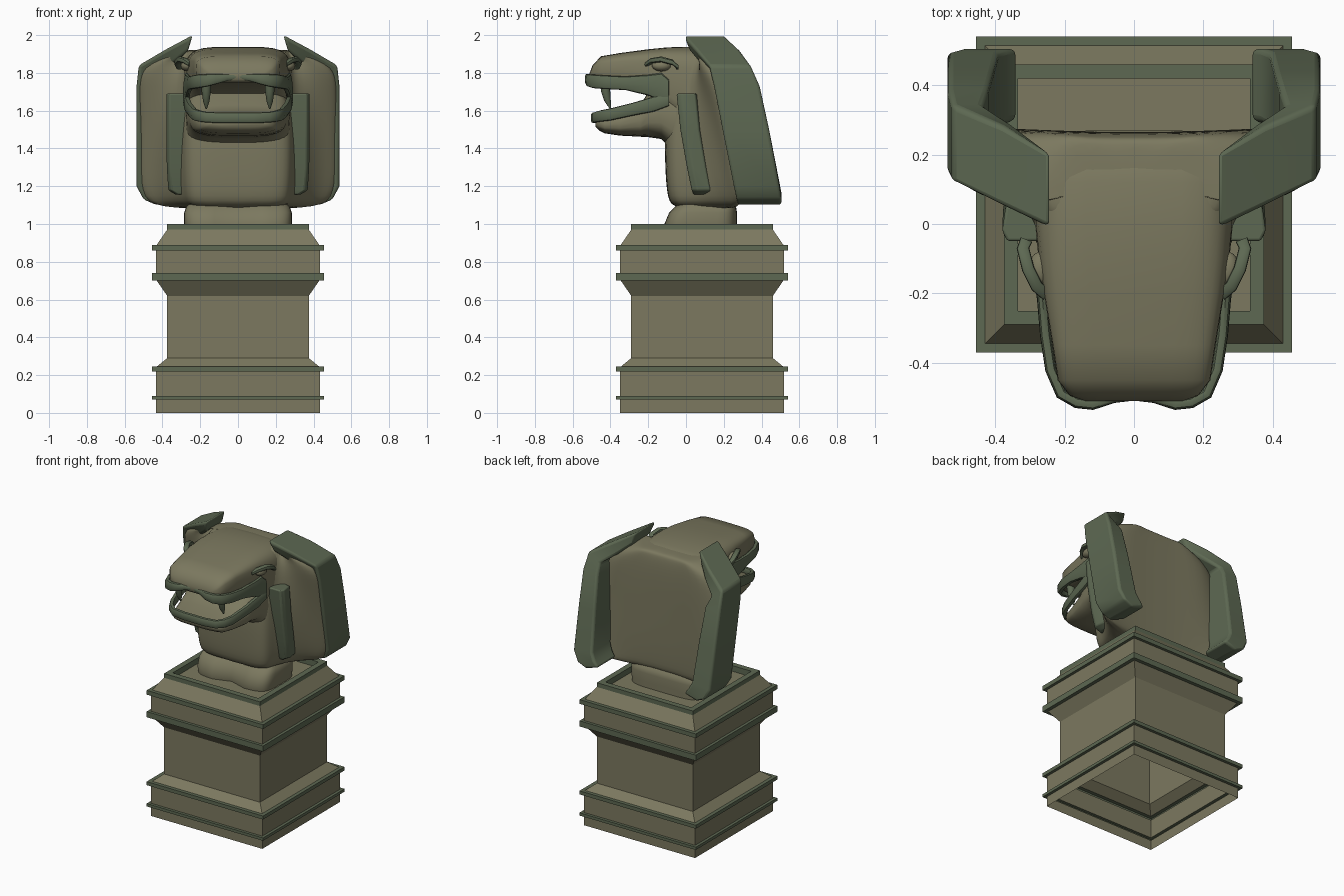
import bpy, bmesh, math
from mathutils import Vector

if "Cube" in bpy.data.objects:
    bpy.data.objects.remove(bpy.data.objects["Cube"])


def material(name, rgb):
    m = bpy.data.materials.new(name)
    m.diffuse_color = (*rgb, 1)
    m.use_nodes = True
    m.node_tree.nodes["Principled BSDF"].inputs["Base Color"].default_value = m.diffuse_color
    return m


STONE = material("stone", (0.2, 0.19, 0.115))
GREEN = material("green_stone", (0.11, 0.14, 0.085))


def loft(name, rings, mats, cap_start=True, cap_end=True, smooth=40, pick=None):
    """Skin a list of closed rings into one object."""
    bm = bmesh.new()
    rows = [[bm.verts.new(p) for p in r] for r in rings]
    n = len(rows[0])
    for k in range(len(rows) - 1):
        a, b = rows[k], rows[k + 1]
        for i in range(n):
            f = bm.faces.new((a[i], a[(i + 1) % n], b[(i + 1) % n], b[i]))
            if pick:
                f.material_index = pick(k)
    if cap_start:
        bm.faces.new(rows[0][::-1])
    if cap_end:
        bm.faces.new(rows[-1])
    bmesh.ops.recalc_face_normals(bm, faces=bm.faces)
    me = bpy.data.meshes.new(name)
    bm.to_mesh(me)
    bm.free()
    ob = bpy.data.objects.new(name, me)
    bpy.context.collection.objects.link(ob)
    for m in mats:
        me.materials.append(m)
    if smooth:
        bpy.ops.object.select_all(action='DESELECT')
        ob.select_set(True)
        bpy.context.view_layer.objects.active = ob
        bpy.ops.object.shade_smooth_by_angle(angle=math.radians(smooth))
    return ob


def mirror(ob):
    ob.modifiers.new("mirror", 'MIRROR')


def bevel(ob, w):
    b = ob.modifiers.new("bevel", 'BEVEL')
    b.width, b.segments = w, 3


def oval(hu, hv, e=4, n=32):
    """Superellipse points: e=2 is an ellipse, larger is boxier."""
    pts = []
    for i in range(n):
        a = 2 * math.pi * i / n
        c, s = math.cos(a), math.sin(a)
        pts.append((hu * math.copysign(abs(c) ** (2 / e), c),
                    hv * math.copysign(abs(s) ** (2 / e), s)))
    return pts


def along_y(secs, e=4):
    """Sections (y, half width, z bottom, z top)."""
    return [[(u, y, (zb + zt) / 2 + v) for u, v in oval(w, (zt - zb) / 2, e)]
            for y, w, zb, zt in secs]


def sweep(name, path, mat, w):
    """Upright band along (x, y, z, half height) points."""
    rings = []
    P = [Vector(p[:3]) for p in path]
    for i, p in enumerate(P):
        t = P[min(i + 1, len(P) - 1)] - P[max(i - 1, 0)]
        s = Vector((t.y, -t.x, 0)).normalized()
        rings.append([p + s * u + Vector((0, 0, v)) for u, v in oval(w, path[i][3], 3, 12)])
    return loft(name, rings, [mat])


# Pedestal: square moulded shell, open underneath, recessed top
prof = [(.435, 0), (.435, .07), (.455, .07), (.455, .09), (.435, .09), (.435, .22),
        (.455, .22), (.455, .245), (.43, .245), (.375, .29), (.375, .62), (.43, .70),
        (.455, .70), (.455, .74), (.435, .74), (.435, .86), (.455, .86), (.455, .89),
        (.43, .89), (.375, .97), (.375, 1.0), (.335, 1.0), (.335, .96)]


def trim(k):
    a, b = prof[k], prof[k + 1]
    return int(max(a[0], b[0]) > .45 or a[1] >= .96)


loft("pedestal", [[(sx * h, .085 + sy * h, z) for sx, sy in ((-1, -1), (1, -1), (1, 1), (-1, 1))]
                  for h, z in prof], [STONE, GREEN], cap_start=False, smooth=None, pick=trim)

# Neck block with a slit at the front
neck = []
for z, hx, y0, y1 in ((.96, .28, -.11, .27), (1.0, .285, -.115, .27), (1.06, .285, -.09, .27),
                      (1.09, .275, -.06, .265), (1.115, .25, -.03, .24)):
    neck.append([(u, (y0 + y1) / 2 + v + (.04 if abs(u) < .01 and v < 0 else 0), z)
                 for u, v in oval(hx, (y1 - y0) / 2, 5, 48)])
loft("neck", neck, [STONE])

# Hood and chest: horizontal sections (z, front y, chest half width, hood half width, hood y, back y)
hood = []
for z, yf, w, ws, ys, yb in ((1.075, -.06, .25, .40, .24, .25), (1.13, -.1, .275, .53, .26, .26),
                             (1.3, -.11, .285, .54, .23, .265), (1.5, -.115, .285, .54, .19, .265),
                             (1.7, -.09, .275, .54, .14, .265), (1.84, -.06, .275, .53, .10, .26),
                             (1.91, 0, .26, .33, .05, .25), (1.925, .02, .24, .29, .05, .235)):
    half = [(.7 * w, yf), (w, yf + .03), (w + .01, yf + .13),
            (w + .02 + .45 * (ws - w), max(ys - .04, yf + .05)), (ws - .02, ys), (ws, ys + .05),
            (ws - .12, yb + .015), (.15, yb)]
    ring = [(0, yf)] + half + [(0, yb)] + [(-x, y) for x, y in half[::-1]]
    hood.append([(x, y, z) for x, y in ring])
ob = loft("hood_and_chest", hood, [STONE], smooth=180)
ob.modifiers.new("subdivision", 'SUBSURF').levels = 2
ob.modifiers[-1].render_levels = 2

# Upper head and lower jaw
loft("upper_head", along_y([(-.51, .14, 1.765, 1.80), (-.495, .185, 1.75, 1.84), (-.45, .22, 1.745, 1.888),
                            (-.35, .235, 1.735, 1.905), (-.2, .26, 1.69, 1.925), (-.1, .275, 1.6, 1.935),
                            (0, .285, 1.5, 1.938), (.12, .285, 1.5, 1.933), (.2, .28, 1.5, 1.915),
                            (.245, .25, 1.5, 1.88)], 4.5), [STONE], smooth=60)
loft("lower_jaw", along_y([(-.48, .15, 1.515, 1.55), (-.46, .185, 1.495, 1.565), (-.43, .205, 1.48, 1.57),
                           (-.35, .225, 1.468, 1.59), (-.24, .25, 1.462, 1.63), (-.2, .26, 1.46, 1.7),
                           (-.13, .272, 1.45, 1.72), (-.08, .275, 1.40, 1.72), (.02, .275, 1.35, 1.7)], 3.2),
     [STONE], smooth=60)

# Lips: bands round the mouth, joining at the corners
up = [(.275, -.09, 1.70, .065), (.27, -.13, 1.725, .075), (.265, -.2, 1.735, .055), (.255, -.32, 1.745, .036),
      (.24, -.42, 1.75, .036), (.21, -.49, 1.755, .036), (.165, -.515, 1.76, .033), (.12, -.52, 1.767, .028),
      (.06, -.5, 1.775, .018)]
low = [(.275, -.09, 1.655, .03), (.27, -.17, 1.635, .04), (.255, -.28, 1.608, .034),
       (.23, -.40, 1.58, .032), (.205, -.45, 1.572, .03), (.165, -.48, 1.565, .028), (.08, -.488, 1.562, .028)]
for name, half, mid in (("upper_lip", up, (0, -.493, 1.78, .015)), ("lower_lip", low, (0, -.488, 1.562, .028))):
    sweep(name, half + [mid] + [(-p[0],) + p[1:] for p in half[::-1]], GREEN, .016)

# Fangs
fang = [[(.168 + u, y + v, z) for u, v in oval(r, r, 2, 12)]
        for z, y, r in ((1.76, -.43, .028), (1.70, -.425, .024), (1.65, -.415, .017), (1.61, -.4, .004))]
mirror(loft("fang", fang, [GREEN]))

# Eyes with brow ridges
eye = [[(.27 + u * .9, -.13 + .05 * math.sin(t), 1.838 + v)
        for u, v in oval(.038 * math.cos(t), .03 * math.cos(t), 2, 16)]
       for t in [math.radians(a) for a in range(-80, 81, 20)]]
mirror(loft("eye", eye, [STONE]))
mirror(sweep("brow", [(.25, -.205, 1.845, .012), (.28, -.18, 1.865, .014), (.305, -.13, 1.872, .015),
                      (.32, -.07, 1.855, .015), (.31, -.045, 1.83, .012)], GREEN, .018))

# Hood wings: outer (x, z), inner (x, z), front y, back y
wing = []
for xo, zo, xi, zi, yf, yb in ((.24, 2.0, .265, 1.915, -.015, .205), (.38, 1.925, .35, 1.84, .05, .285),
                               (.525, 1.84, .435, 1.78, .12, .345), (.537, 1.73, .42, 1.72, .145, .39),
                               (.537, 1.5, .405, 1.5, .19, .44), (.537, 1.2, .39, 1.22, .25, .495),
                               (.50, 1.13, .365, 1.17, .265, .505), (.43, 1.10, .335, 1.13, .27, .505)):
    wing.append([(xo, yf, zo), (xo, yb, zo), (xi, yb, zi), (xi, yf + .03, zi)])
ob = loft("hood_wing", wing, [GREEN])
bevel(ob, .016)
mirror(ob)

# Side strips hanging beside the throat
strip = [[(.25, y, z), (x - .015, y, z), (x, y + .03, z), (x - .01, y + .1, z), (.27, y + .12, z)]
         for z, y, x in ((1.69, -.05, .38), (1.5, -.03, .38), (1.3, .005, .378), (1.18, .03, .37), (1.155, .04, .33))]
ob = loft("side_strip", strip, [GREEN])
bevel(ob, .008)
mirror(ob)
